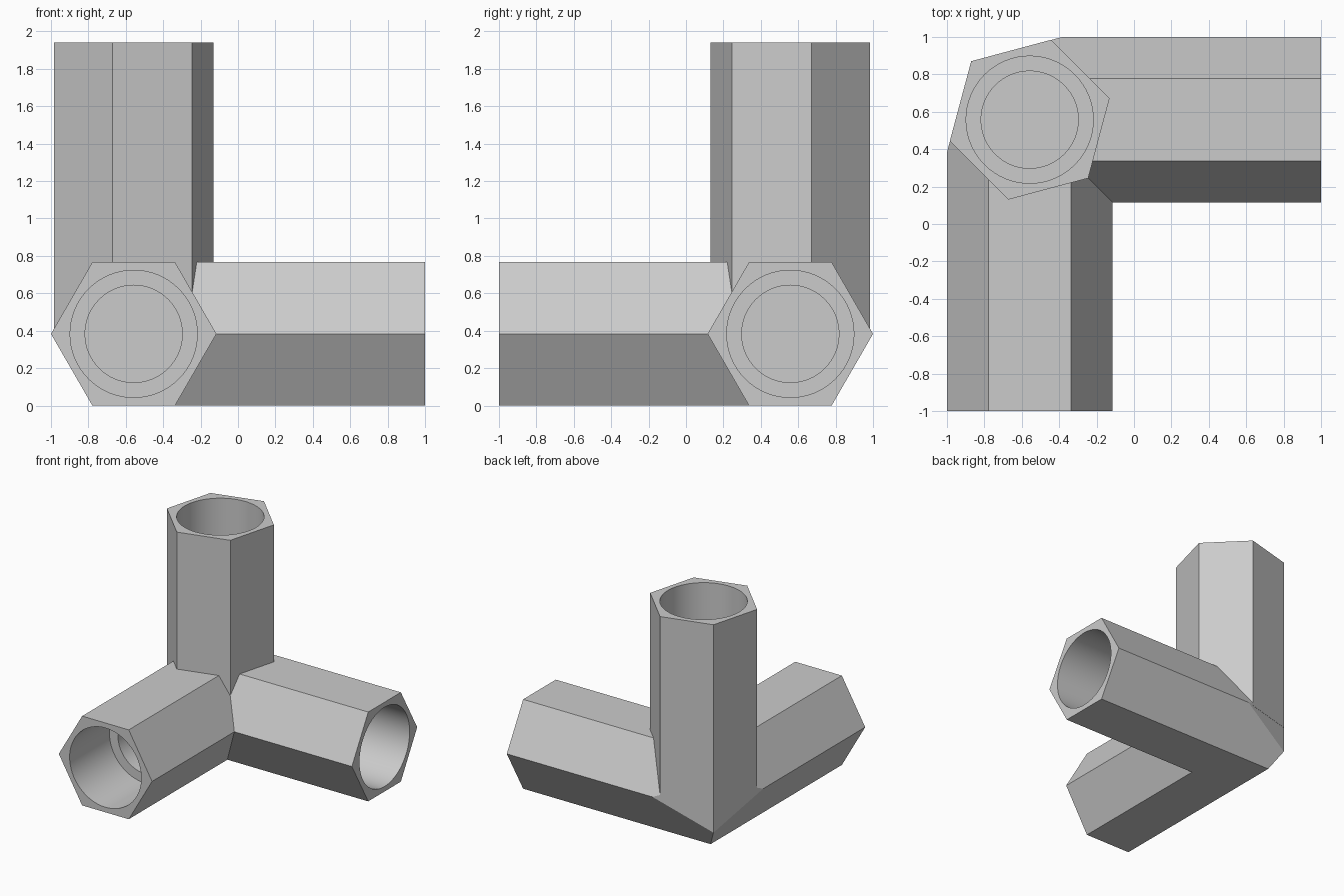
import bpy
import bmesh
from math import cos, sin, pi, radians
from mathutils import Matrix, Vector

cube = bpy.data.objects.get("Cube")
if cube:
    bpy.data.objects.remove(cube, do_unlink=True)

R = 0.4423                 # hexagon corner radius
FLAT = R * cos(pi / 6)     # centre to flat side
HUB = Vector((R - 1, 1 - R, FLAT))
LENGTH = 2 - R             # hub centre to socket mouth

grey = bpy.data.materials.new("light grey plastic")
grey.use_nodes = True
grey.diffuse_color = (0.6, 0.6, 0.6, 1)
grey.node_tree.nodes["Principled BSDF"].inputs["Base Color"].default_value = (0.6, 0.6, 0.6, 1)


def polygon(radius, sides, turn=0.0):
    return [(radius * cos(turn + 2 * pi * i / sides), radius * sin(turn + 2 * pi * i / sides))
            for i in range(sides)]


def loft(rings):
    """Closed solid through a list of equal-sized rings."""
    bm = bmesh.new()
    loops = [[bm.verts.new(p) for p in ring] for ring in rings]
    n = len(loops[0])
    for a, b in zip(loops, loops[1:]):
        for i in range(n):
            bm.faces.new((a[i], a[(i + 1) % n], b[(i + 1) % n], b[i]))
    bm.faces.new(loops[0])
    bm.faces.new(loops[-1])
    bmesh.ops.recalc_face_normals(bm, faces=bm.faces)
    return bm


def make_object(name, bm, matrix):
    mesh = bpy.data.meshes.new(name)
    bmesh.ops.transform(bm, matrix=matrix, verts=bm.verts)
    bm.to_mesh(mesh)
    bm.free()
    mesh.materials.append(grey)
    obj = bpy.data.objects.new(name, mesh)
    bpy.context.collection.objects.link(obj)
    return obj


def combine(target, tool, operation):
    mod = target.modifiers.new(operation.title(), "BOOLEAN")
    mod.operation = operation
    mod.solver = "EXACT"
    mod.object = tool
    bpy.context.view_layer.objects.active = target
    bpy.ops.object.modifier_apply(modifier=mod.name)
    bpy.data.objects.remove(tool, do_unlink=True)


at_hub = Matrix.Translation(HUB)

# Two horizontal arms: a hexagon swept round a mitred corner
hexagon = polygon(R, 6)
elbow = loft([[(s, -LENGTH, t) for s, t in hexagon],
              [(s, -s, t) for s, t in hexagon],
              [(LENGTH, -s, t) for s, t in hexagon]])

# Trim the outer corner to the sides of the upright arm
for angle in (105, 165):
    normal = Vector((cos(radians(angle)), sin(radians(angle)), 0))
    bmesh.ops.bisect_plane(elbow, geom=elbow.verts[:] + elbow.edges[:] + elbow.faces[:],
                           plane_co=normal * (FLAT - 0.001), plane_no=normal, clear_outer=True)
    bmesh.ops.holes_fill(elbow, edges=[e for e in elbow.edges if e.is_boundary], sides=0)
bmesh.ops.recalc_face_normals(elbow, faces=elbow.faces)
body = make_object("corner_connector", elbow, at_hub)

# Upright arm, one corner turned to the inside of the elbow
turned = polygon(R, 6, -pi / 4)
upright = loft([[(x, y, z) for x, y in turned] for z in (0.0, LENGTH)])
combine(body, make_object("upright_arm", upright, at_hub), "UNION")

# Stepped round socket in each arm
STEPS = ((0.26, 0.42), (0.26, LENGTH - 0.54), (0.34, LENGTH - 0.54), (0.34, LENGTH + 0.1))
for turn in (Matrix.Identity(4), Matrix.Rotation(pi / 2, 4, "Y"), Matrix.Rotation(pi / 2, 4, "X")):
    bore = loft([[(x, y, z) for x, y in polygon(r, 64)] for r, z in STEPS])
    combine(body, make_object("socket_cutter", bore, at_hub @ turn), "DIFFERENCE")

bpy.ops.object.select_all(action="DESELECT")
body.select_set(True)
bpy.context.view_layer.objects.active = body
bpy.ops.object.shade_smooth_by_angle(angle=radians(25))
